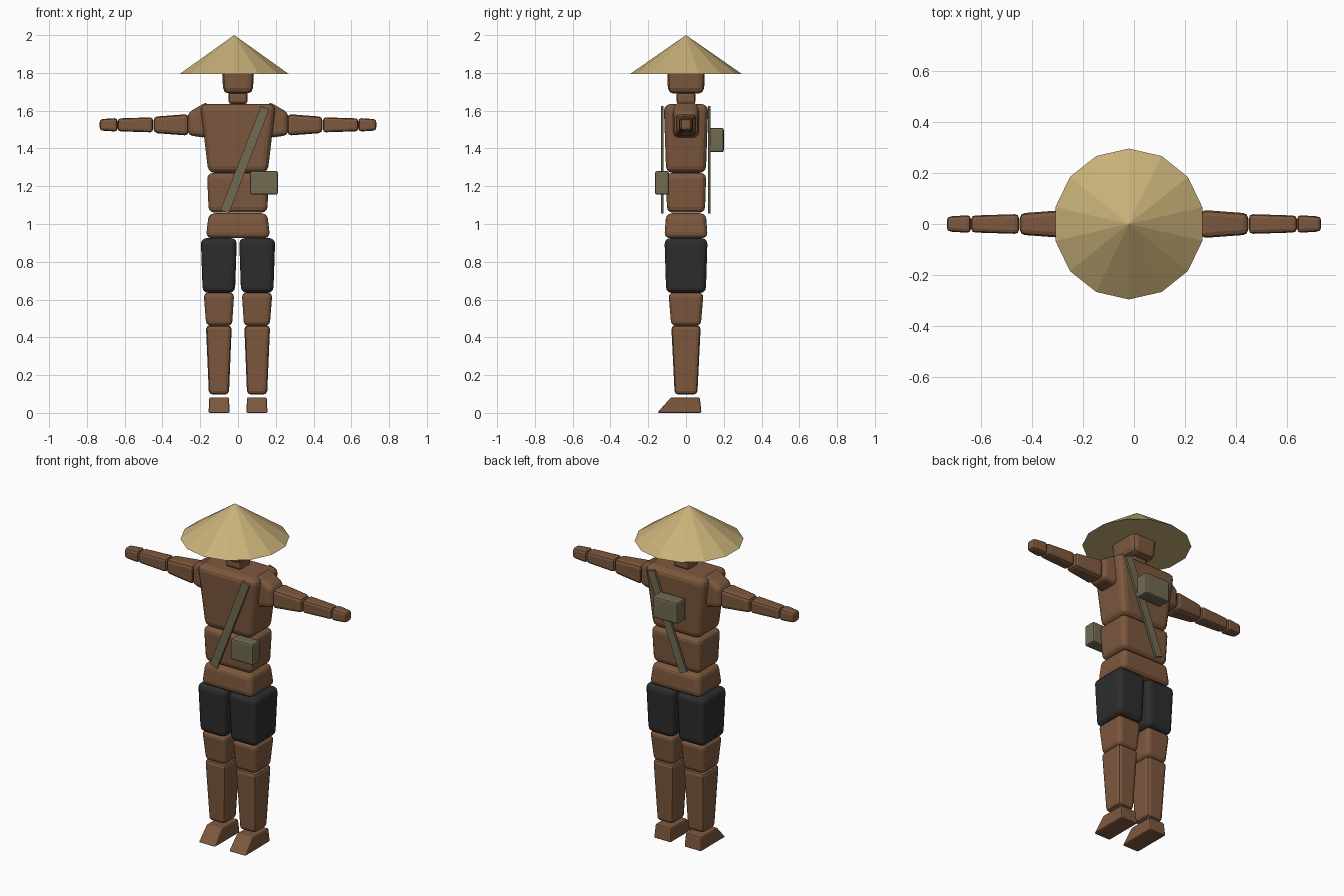
import bpy, bmesh, math
from mathutils import Vector, Matrix

if "Cube" in bpy.data.objects:
    bpy.data.objects.remove(bpy.data.objects["Cube"])


def material(name, rgb):
    m = bpy.data.materials.new(name)
    m.diffuse_color = (*rgb, 1)
    m.use_nodes = True
    m.node_tree.nodes["Principled BSDF"].inputs["Base Color"].default_value = m.diffuse_color
    return m


SKIN = material("brown skin", (0.205, 0.098, 0.048))
CLOTH = material("black cloth", (0.026, 0.026, 0.027))
STRAW = material("straw", (0.58, 0.44, 0.19))
CANVAS = material("olive canvas", (0.165, 0.145, 0.082))


def finish(name, bm, mat, bevel=0.0, segments=2):
    bmesh.ops.recalc_face_normals(bm, faces=bm.faces[:])
    if bevel:
        bmesh.ops.bevel(bm, geom=bm.edges[:], offset=bevel, segments=segments,
                        profile=0.5, affect='EDGES', clamp_overlap=True)
    me = bpy.data.meshes.new(name)
    bm.to_mesh(me)
    bm.free()
    me.materials.append(mat)
    ob = bpy.data.objects.new(name, me)
    bpy.context.collection.objects.link(ob)
    return ob


def block(name, axis, a, b, mat, bevel, mirror=False, segments=2):
    """Tapered bevelled block between two rectangles.
    Each end is (position on axis, (low, high) of 1st, (low, high) of 2nd other axis)."""
    for side in ((1, -1) if mirror else (1,)):
        bm = bmesh.new()
        rings = []
        for pos, u, v in (a, b):
            ring = []
            for p, q in ((u[0], v[0]), (u[1], v[0]), (u[1], v[1]), (u[0], v[1])):
                co = (p, q, pos) if axis == 'Z' else (pos, p, q)
                ring.append(bm.verts.new((co[0] * side, co[1], co[2])))
            rings.append(ring)
        lo, hi = rings
        bm.faces.new(lo)
        bm.faces.new(hi)
        for i in range(4):
            j = (i + 1) % 4
            bm.faces.new((lo[i], lo[j], hi[j], hi[i]))
        label = name if not mirror else ("left_" if side > 0 else "right_") + name
        finish(label, bm, mat, bevel, segments)


def sym(h, c=0.0):
    return (c - h, c + h)


# Hat: fourteen-sided closed cone
bm = bmesh.new()
bmesh.ops.create_cone(bm, cap_ends=True, segments=14, radius1=0.295, radius2=0, depth=0.205,
                      matrix=Matrix.Translation((-0.02, 0, 1.8975)))
top = max(v.co.y for v in bm.verts)
if not any(abs(v.co.x + 0.02) < 1e-3 and v.co.y > 0.29 for v in bm.verts):
    bmesh.ops.rotate(bm, verts=bm.verts[:], cent=(-0.02, 0, 0),
                     matrix=Matrix.Rotation(math.pi / 14, 3, 'Z'))
finish("straw_hat", bm, STRAW)

# Head and torso
block("head", 'Z', (1.69, sym(.078), sym(.095)), (1.86, sym(.087), sym(.102)), SKIN, .03)
block("neck", 'Z', (1.635, sym(.05), sym(.05)), (1.70, sym(.05), sym(.05)), SKIN, .015)
block("chest", 'Z', (1.27, sym(.157), sym(.105)), (1.635, sym(.2), sym(.118)), SKIN, .035, segments=3)
block("abdomen", 'Z', (1.06, sym(.155), sym(.1)), (1.27, sym(.164), sym(.107)), SKIN, .03, segments=3)
block("pelvis", 'Z', (.925, sym(.17), sym(.115)), (1.057, sym(.155), sym(.105)), SKIN, .03, segments=3)

# Shoulders: rounded caps sloping down onto the arms
block("shoulder", 'X', (.16, sym(.072), (1.455, 1.65)), (.267, sym(.06), (1.47, 1.588)),
      SKIN, .028, True, 3)

# Arms
ARM_Z = 1.525
for name, x0, h0, x1, h1, bev in (("upper_arm", .262, .057, .447, .043, .02),
                                  ("forearm", .45, .04, .637, .034, .015),
                                  ("hand", .638, .036, .732, .03, .015)):
    block(name, 'X', (x0, sym(h0 * .97), sym(h0, ARM_Z)), (x1, sym(h1 * .97), sym(h1, ARM_Z)),
          SKIN, bev, True)

# Legs
block("shorts_leg", 'Z', (.635, (.016, .187), sym(.105)), (.925, (.006, .197), sym(.114)),
      CLOTH, .03, True, 3)
block("knee", 'Z', (.46, (.032, .168), sym(.078)), (.637, (.02, .182), sym(.093)), SKIN, .025, True, 3)
block("shin", 'Z', (.097, (.048, .154), sym(.06)), (.463, (.033, .17), sym(.078)), SKIN, .02, True)

# Feet: wedge with a sloping toe
block("foot", 'Z', (0, (.044, .156), (-.152, .082)), (.082, (.048, .152), (-.08, .073)),
      SKIN, .008, True)

# Diagonal straps on chest and back
p, q = Vector((-.071, 0, 1.065)), Vector((.143, 0, 1.615))
d = (q - p).normalized()
n = Vector((d.z, 0, -d.x)) * .024
for name, y in (("front_strap", -.125), ("back_strap", .123)):
    bm = bmesh.new()
    f = bm.faces.new([bm.verts.new(c + Vector((0, y - .0065, 0)))
                      for c in (p - n, p + n, q + n, q - n)])
    ext = bmesh.ops.extrude_face_region(bm, geom=[f])
    bmesh.ops.translate(bm, vec=(0, .013, 0),
                        verts=[g for g in ext['geom'] if isinstance(g, bmesh.types.BMVert)])
    finish(name, bm, CANVAS)

# Pouches
block("hip_pouch", 'Z', (1.155, (.064, .211), (-.164, -.09)), (1.28, (.064, .211), (-.164, -.09)),
      CANVAS, .01)
block("back_pouch", 'Z', (1.38, (-.083, .083), (.12, .2)), (1.508, (-.083, .083), (.12, .2)),
      CANVAS, .01)
